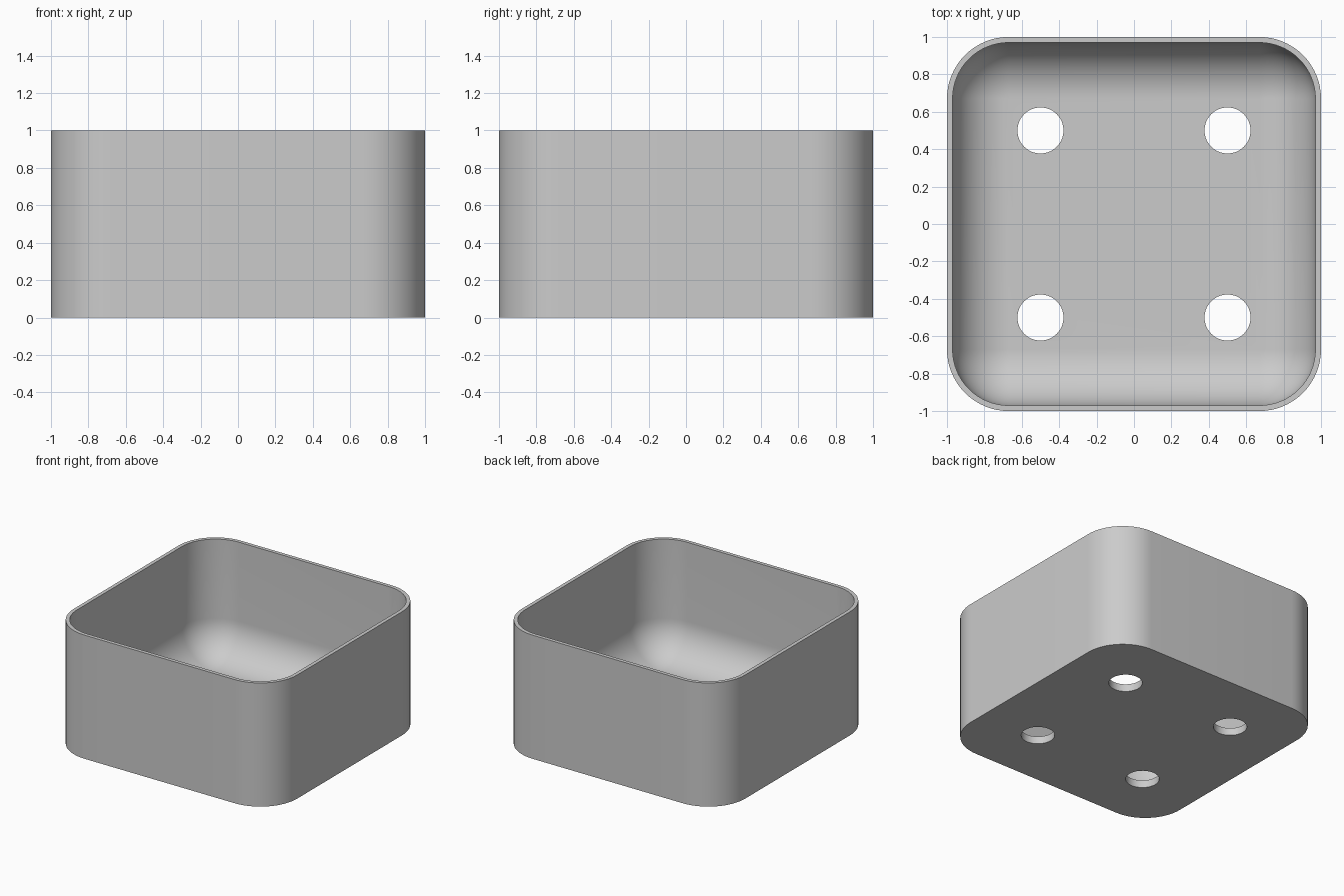
import bpy, bmesh, math

cube = bpy.data.objects.get("Cube")
if cube:
    bpy.data.objects.remove(cube, do_unlink=True)

CORNER = 0.67      # centre of every rounded corner
OUTER = 0.33       # outside corner radius
INNER = 0.30       # inside corner and floor fillet radius
FLOOR = 0.06       # floor thickness
HEIGHT = 1.0
STEPS = 16         # segments per quarter turn

grey = bpy.data.materials.new("plain grey")
grey.use_nodes = True
colour = (0.6, 0.6, 0.6, 1)
grey.diffuse_color = colour
grey.node_tree.nodes["Principled BSDF"].inputs["Base Color"].default_value = colour


def ring(bm, radius, z):
    """Rounded square loop of vertices."""
    verts = []
    for quarter in range(4):
        mid = math.radians(45 + 90 * quarter)
        cx = math.copysign(CORNER, math.cos(mid))
        cy = math.copysign(CORNER, math.sin(mid))
        for i in range(STEPS + 1):
            a = math.pi / 2 * (quarter + i / STEPS)
            verts.append(bm.verts.new((cx + radius * math.cos(a),
                                       cy + radius * math.sin(a), z)))
    return verts


# Tray shell: outside wall, rim, inside wall, rounded floor edge
bm = bmesh.new()
profile = [(OUTER, 0), (OUTER, HEIGHT), (INNER, HEIGHT)]
for i in range(STEPS + 1):
    t = math.pi / 2 * i / STEPS
    profile.append((INNER * math.cos(t), FLOOR + INNER * (1 - math.sin(t))))
rings = [ring(bm, r, z) for r, z in profile]
for low, high in zip(rings, rings[1:]):
    for i in range(len(low)):
        j = (i + 1) % len(low)
        bm.faces.new((low[i], low[j], high[j], high[i]))
bm.faces.new(list(reversed(rings[0])))
bm.faces.new(rings[-1])
bmesh.ops.remove_doubles(bm, verts=bm.verts, dist=0.0001)
bmesh.ops.recalc_face_normals(bm, faces=bm.faces)
mesh = bpy.data.meshes.new("tray")
bm.to_mesh(mesh)
bm.free()
mesh.materials.append(grey)
tray = bpy.data.objects.new("tray", mesh)
bpy.context.collection.objects.link(tray)

# Four drain holes through the floor
bpy.context.view_layer.objects.active = tray
for x in (-0.5, 0.5):
    for y in (-0.5, 0.5):
        bpy.ops.mesh.primitive_cylinder_add(vertices=48, radius=0.123, depth=0.4,
                                            location=(x, y, 0))
        cutter = bpy.context.object
        cutter.name = "drain_hole_cutter"
        cutter.hide_render = True
        cutter.data.materials.append(grey)
        bpy.context.view_layer.objects.active = tray
        cut = tray.modifiers.new("drain_hole", "BOOLEAN")
        cut.operation = "DIFFERENCE"
        cut.solver = "EXACT"
        cut.object = cutter
        bpy.ops.object.modifier_apply(modifier=cut.name)
        bpy.data.objects.remove(cutter, do_unlink=True)

# Smooth curves, crisp rim and hole edges
tray.select_set(True)
bpy.ops.object.shade_smooth_by_angle(angle=math.radians(30))
